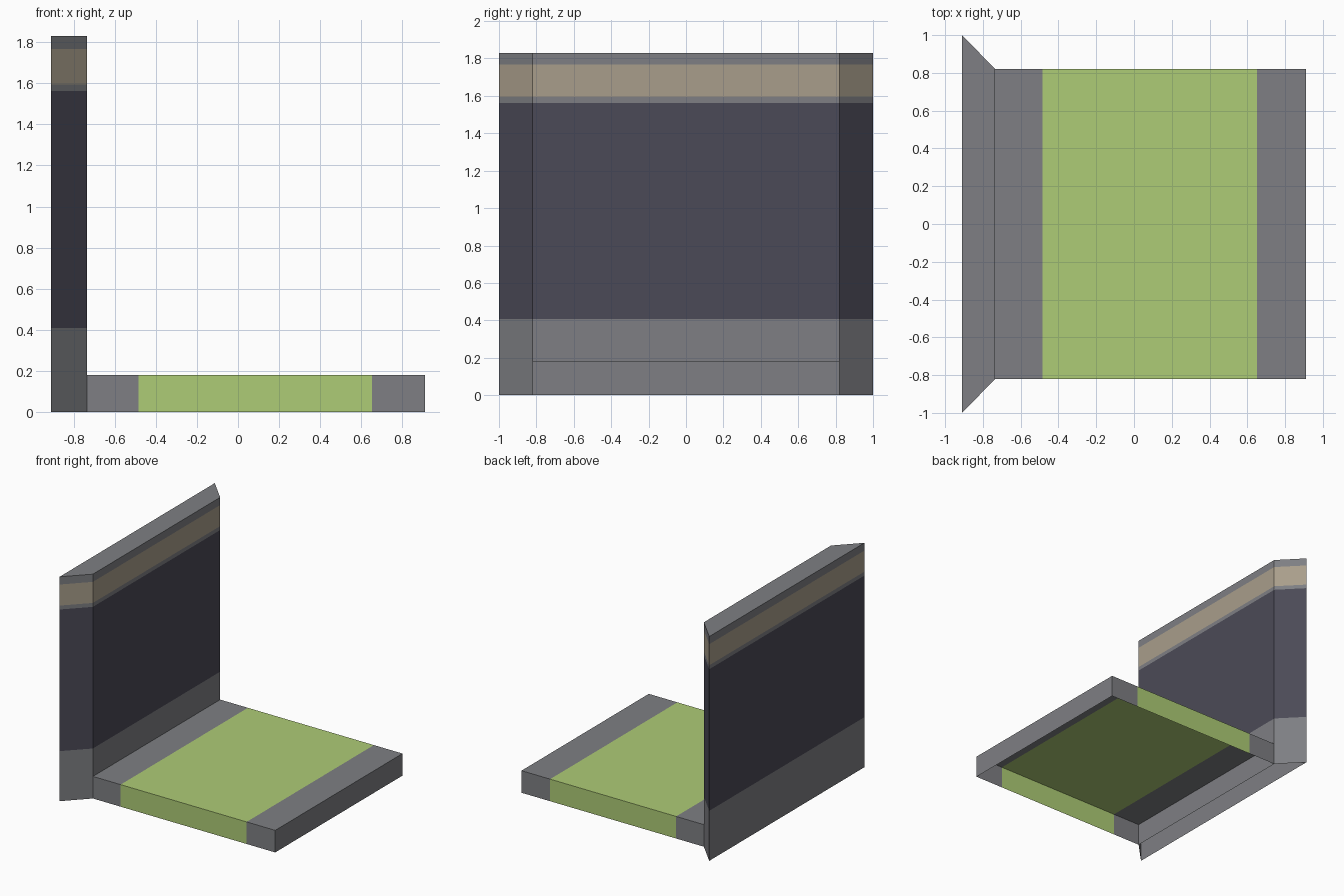
import bpy, bmesh

if "Cube" in bpy.data.objects:
    bpy.data.objects.remove(bpy.data.objects["Cube"])


def material(name, r, g, b):
    lin = lambda c: ((c / 255 + 0.055) / 1.055) ** 2.4
    m = bpy.data.materials.new(name)
    m.diffuse_color = (lin(r), lin(g), lin(b), 1)
    m.use_nodes = True
    m.node_tree.nodes["Principled BSDF"].inputs["Base Color"].default_value = m.diffuse_color
    return m


GREY, DARK, BEIGE, GREEN = range(4)
MATS = [material("grey", 126, 127, 131), material("dark slate", 75, 74, 87),
        material("beige", 169, 158, 139), material("leaf green", 174, 204, 118)]


def sweep(name, rings, colours, closed):
    """Shell through successive rings, one colour per band, capped at the last ring."""
    bm = bmesh.new()
    loops = [[bm.verts.new(p) for p in ring] for ring in rings]
    n = len(loops[0])
    for a, b, colour in zip(loops, loops[1:], colours):
        for i in range(n if closed else n - 1):
            j = (i + 1) % n
            bm.faces.new((a[i], a[j], b[j], b[i])).material_index = colour
    bm.faces.new(loops[-1]).material_index = colours[-1]
    me = bpy.data.meshes.new(name)
    bm.to_mesh(me)
    bm.free()
    for m in MATS:
        me.materials.append(m)
    ob = bpy.data.objects.new(name, me)
    bpy.context.collection.objects.link(ob)
    return ob


BACK, INNER, FRONT, HALF, H = -0.91, -0.735, 0.91, 0.82, 0.18

# Upright wall: mitred plan, horizontal colour bands, open underneath
plan = [(BACK, -1), (INNER, -HALF), (INNER, HALF), (BACK, 1)]
levels = [0, 0.408, 1.563, 1.595, 1.767, 1.83]
sweep("wall", [[(x, y, z) for x, y in plan] for z in levels],
      [GREY, DARK, GREY, BEIGE, GREY], True)

# Low platform: open underneath, green strip across the middle
profile = [(HALF, 0), (HALF, H), (-HALF, H), (-HALF, 0)]
stops = [INNER, -0.485, 0.652, FRONT]
sweep("platform", [[(x, y, z) for y, z in profile] for x in stops],
      [GREY, GREEN, GREY], False)
